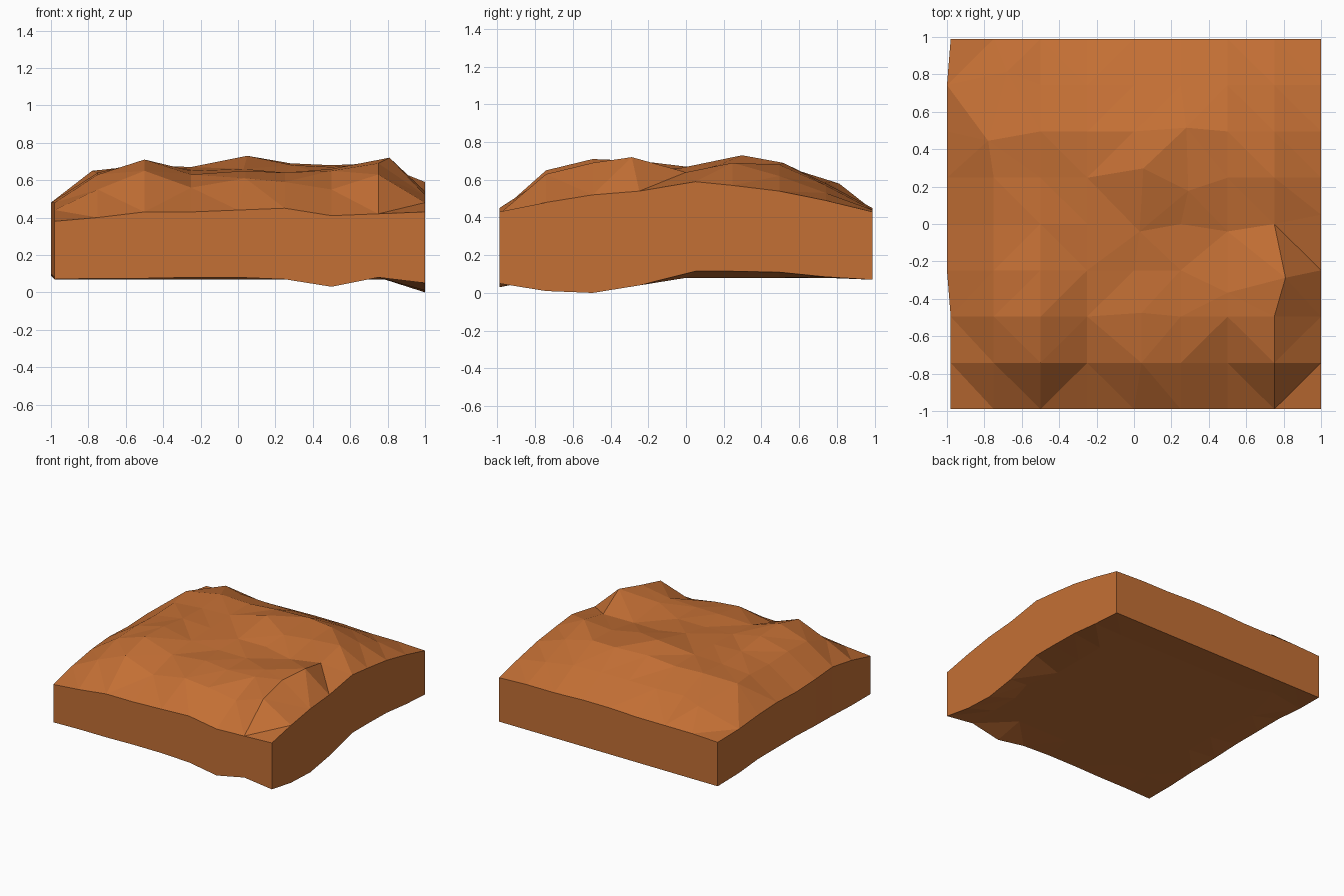
import bpy, bmesh

if "Cube" in bpy.data.objects:
    bpy.data.objects.remove(bpy.data.objects["Cube"])

N = 9
# Top surface heights on a 9 x 9 grid, in hundredths; rows run front to back, left to right
TOP = [
    "38 40 43 43 44 45 41 42 43",
    "44 55 65 56 61 59 55 63 48",
    "48 63 71 63 65 64 65 69 52",
    "48 64 70 65 64 64 66 72 54",
    "47 63 67 66 66 64 62 64 59",
    "48 64 66 67 73 68 67 69 57",
    "47 65 68 67 69 69 68 62 54",
    "45 58 59 58 58 58 57 53 49",
    "43 44 44 44 45 45 44 44 43",
]
# Underside heights along the four edges
BOTTOM = {
    "front": [.07, .075, .075, .08, .08, .07, .03, .08, .05],
    "right": [.05, .01, 0, .04, .115, .115, .11, .085, .07],
    "left": [.07, .07, .08, .10, .11, .11, .11, .09, .07],
}
# Sideways shifts of a few inner points (column, row) -> (dx, dy)
SHIFT = {(1, 6): (-.03, -.05), (1, 7): (.07, .07), (4, 4): (.03, -.04),
         (4, 5): (.05, .05), (5, 5): (.04, -.07), (6, 3): (0, -.12),
         (6, 4): (0, -.04), (7, 3): (.06, -.04), (8, 4): (0, .05),
         (4, 2): (.04, .02), (4, 1): (.04, 0), (5, 6): (.03, .02)}


def plan(c, r):
    """Horizontal position of a grid point; the left edge bulges slightly."""
    x, y = c / 4 - 1, (r / 4 - 1) * .99
    if c == 0 and (r < 3 or r == 8):
        x = -.98
    dx, dy = SHIFT.get((c, r), (0, 0))
    return x + dx, y + dy


def underside(c, r):
    if r == 0:
        return BOTTOM["front"][c]
    if c == 0:
        return BOTTOM["left"][r]
    if c == N - 1:
        return BOTTOM["right"][r]
    return .07 if r == N - 1 else .08


bm = bmesh.new()
heights = [[int(h) / 100 for h in row.split()] for row in TOP]
top = [[bm.verts.new((*plan(c, r), heights[r][c])) for c in range(N)] for r in range(N)]
low = [[bm.verts.new((*plan(c, r), underside(c, r))) for c in range(N)] for r in range(N)]

# Upper terrain and underside
for r in range(N - 1):
    for c in range(N - 1):
        for g in (top, low):
            quad = [g[r][c], g[r][c + 1], g[r + 1][c + 1], g[r + 1][c]]
            bm.faces.new(quad if g is top else quad[::-1])

# Side walls around the border
ring = ([(c, 0) for c in range(N - 1)] + [(N - 1, r) for r in range(N - 1)]
        + [(c, N - 1) for c in range(N - 1, 0, -1)] + [(0, r) for r in range(N - 1, 0, -1)])
for (c0, r0), (c1, r1) in zip(ring, ring[1:] + ring[:1]):
    bm.faces.new([low[r0][c0], low[r1][c1], top[r1][c1], top[r0][c0]])

bmesh.ops.triangulate(bm, faces=bm.faces[:])
bmesh.ops.recalc_face_normals(bm, faces=bm.faces[:])

mesh = bpy.data.meshes.new("ground_block")
bm.to_mesh(mesh)
bm.free()
block = bpy.data.objects.new("ground_block", mesh)
bpy.context.collection.objects.link(block)

# Orange-brown earth
earth = bpy.data.materials.new("earth")
earth.diffuse_color = (.55, .16, .035, 1)
earth.use_nodes = True
earth.node_tree.nodes["Principled BSDF"].inputs["Base Color"].default_value = earth.diffuse_color
mesh.materials.append(earth)
